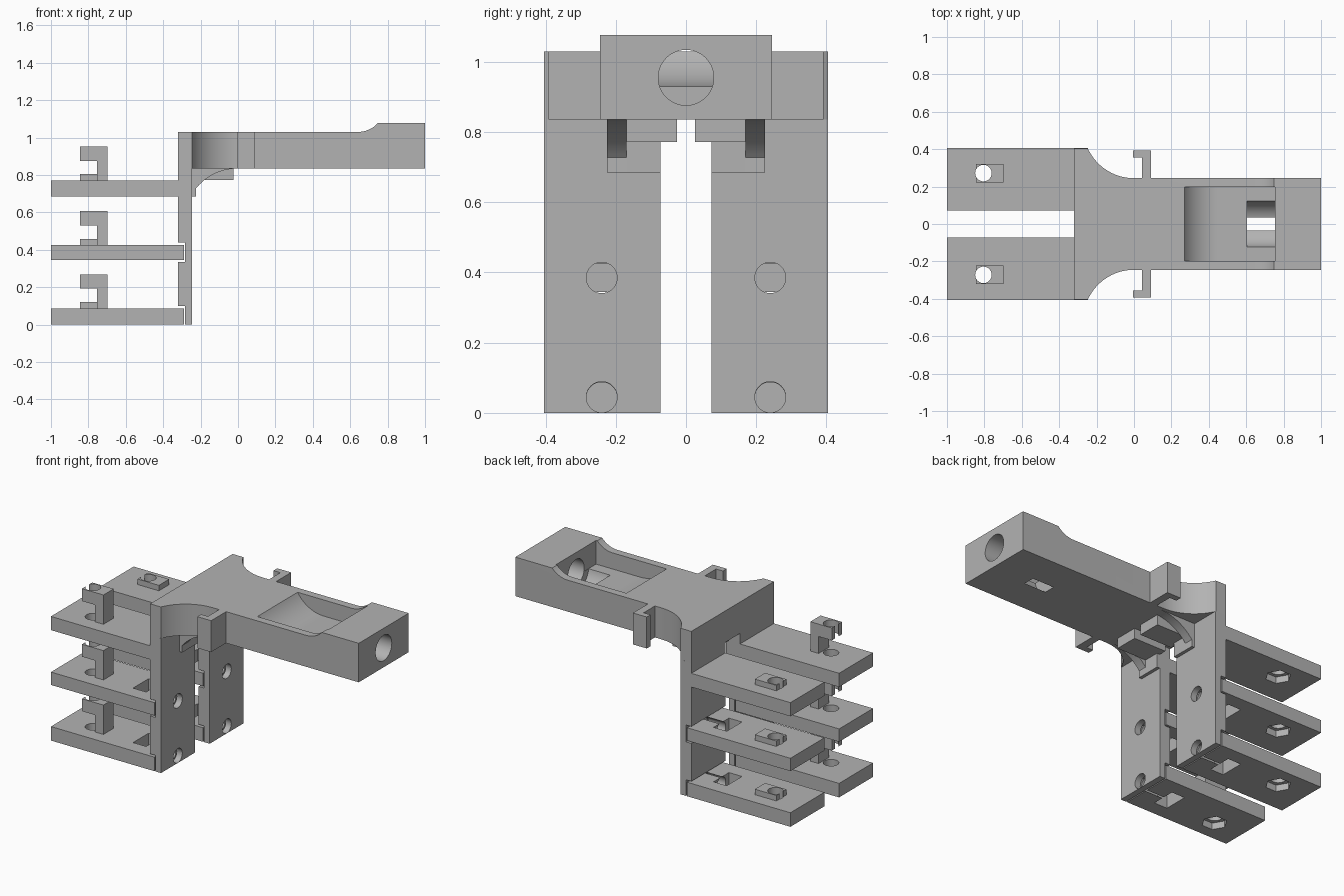
import bpy
import bmesh
from math import sin, cos, radians, degrees, atan2
from mathutils import Vector

cube = bpy.data.objects.get("Cube")
if cube:
    bpy.data.objects.remove(cube, do_unlink=True)

grey = bpy.data.materials.new("plain grey")
grey.use_nodes = True
colour = (0.45, 0.45, 0.45, 1)
grey.diffuse_color = colour
grey.node_tree.nodes["Principled BSDF"].inputs["Base Color"].default_value = colour


def prism(name, outline, axis, lo, hi):
    """Extrude a 2D outline along an axis from lo to hi."""
    def place(p, h):
        return {"x": (h, p[0], p[1]), "y": (p[0], h, p[1]), "z": (p[0], p[1], h)}[axis]
    bm = bmesh.new()
    face = bm.faces.new([bm.verts.new(place(p, lo)) for p in outline])
    new = bmesh.ops.extrude_face_region(bm, geom=[face])["geom"]
    shift = Vector(place((0, 0), hi - lo))
    bmesh.ops.translate(bm, vec=shift, verts=[v for v in new if isinstance(v, bmesh.types.BMVert)])
    bmesh.ops.recalc_face_normals(bm, faces=bm.faces)
    mesh = bpy.data.meshes.new(name)
    bm.to_mesh(mesh)
    bm.free()
    mesh.materials.append(grey)
    obj = bpy.data.objects.new(name, mesh)
    bpy.context.collection.objects.link(obj)
    return obj


def box(name, x, y, z):
    y = sorted(y)
    return prism(name, [(x[0], y[0]), (x[1], y[0]), (x[1], y[1]), (x[0], y[1])], "z", *z)


def arc(cx, cy, r, a, b, n=20):
    steps = [radians(a + (b - a) * i / n) for i in range(n + 1)]
    return [(cx + r * cos(t), cy + r * sin(t)) for t in steps]


def rod(centre, r, axis, lo, hi, sides=40):
    return prism("cutter", arc(*centre, r, 0, 360, sides)[:-1], axis, lo, hi)


def cut(obj, *cutters):
    for c in cutters:
        c.hide_render = True
        mod = obj.modifiers.new("cut", "BOOLEAN")
        mod.operation = "DIFFERENCE"
        mod.solver = "EXACT"
        mod.object = c
        bpy.context.view_layer.objects.active = obj
        bpy.ops.object.modifier_apply(modifier=mod.name)
        bpy.data.objects.remove(c, do_unlink=True)


def finish(obj):
    bpy.ops.object.select_all(action="DESELECT")
    obj.select_set(True)
    bpy.context.view_layer.objects.active = obj
    bpy.ops.object.shade_smooth_by_angle(angle=radians(30))


# Shared sizes
BACK, FRONT = -0.32, -0.245
INNER, OUTER = 0.072, 0.405
ARM_LOW, ARM_TOP, ARM_HALF = 0.835, 1.03, 0.245
PEG_X, PEG_Y, BOLT_Y, HOLE = -0.805, 0.272, 0.24, 0.044
SHELVES = {"lower": (0, 0.087), "middle": (0.345, 0.425), "upper": (0.685, 0.77)}

# Arm: flared outline with a raised end, scoop and barrel hole
R = 0.271
start = degrees(atan2(OUTER - ARM_HALF - R, FRONT))
flare = arc(0, ARM_HALF + R, R, start, -90)
half = [(BACK, OUTER)] + flare + [(1, ARM_HALF)]
arm = prism("arm", half + [(x, -y) for x, y in reversed(half)], "z", ARM_LOW, 1.077)
step = arc(0.64, ARM_TOP + 0.146, 0.146, -90, -35)
cut(arm, prism("cutter", [(-1, ARM_TOP)] + step + [(step[-1][0], 1.3), (-1, 1.3)], "y", -0.6, 0.6))
scoop = arc(0.45, 1.14, 0.21, 205, 270)
cut(arm,
    prism("cutter", scoop + [(0.755, 0.93), (0.755, 1.3), (scoop[0][0], 1.3)], "y", -0.197, 0.197),
    rod((0, 0.955), 0.125, "x", 0.605, 0.753, 64),
    rod((0, 0.955), 0.079, "x", 0.7, 1.1, 48))
finish(arm)

for side, s in (("left", 1), ("right", -1)):
    # Upright with notches for the shelf ends and bolt holes
    upright = box(side + "_upright", (BACK, FRONT), (s * INNER, s * OUTER), (0, ARM_LOW))
    for z, low, high in ((0.045, -0.05, 0.1), (0.385, 0.335, 0.44)):
        cut(upright, box("cutter", (-0.4, -0.283), (-s * 0.01, s * 0.5), (low, high)),
            rod((s * BOLT_Y, z), HOLE, "x", -0.5, -0.1))
    finish(upright)

    for level, (low, high) in SHELVES.items():
        name = side + "_" + level
        end = BACK if level == "upper" else -0.29
        shelf = box(name + "_shelf", (-1, end), (s * INNER, s * OUTER), (low, high))
        # Peg hole with a nut recess underneath
        cut(shelf, rod((PEG_X, s * PEG_Y), HOLE, "z", low - 0.1, high + 0.1),
            rod((PEG_X, s * PEG_Y), 0.072, "z", low - 0.1, low + 0.04, 6))
        if level != "upper":
            # Nut slot and bolt channel
            cut(shelf, box("cutter", (-0.5, -0.41),
                           (s * (BOLT_Y - 0.075), s * (BOLT_Y + 0.075)), (low - 0.1, high + 0.1)),
                rod((s * BOLT_Y, (low + high) / 2), HOLE, "x", -0.45, -0.2))
        finish(shelf)

        # Forked hook on the right, low forked base on the left
        a, b, c = -0.845, -0.755, -0.698
        if s < 0:
            shape = [(b, high), (c, high), (c, high + 0.182), (a, high + 0.182),
                     (a, high + 0.105), (b, high + 0.105)]
            label = "_hook"
        else:
            shape = [(a, high), (c, high), (c, high + 0.034), (a, high + 0.034)]
            label = "_base"
        ys = sorted((s * 0.222, s * 0.322))
        hook = prism(name + label, shape, "y", *ys)
        cut(hook, rod((PEG_X, s * PEG_Y), HOLE, "z", high - 0.05, high + 0.4))
        finish(hook)

    # Side clip
    clip = [(0.042, 0.24), (0.09, 0.24), (0.09, 0.392), (-0.005, 0.392), (-0.005, 0.355), (0.042, 0.355)]
    finish(prism(side + "_clip", [(x, s * y) for x, y in clip], "z", ARM_LOW, ARM_TOP))

    # Curved gusset and stop blocks under the arm
    r = 0.29
    curve = arc(0, ARM_LOW - r, r, 90, 141)
    gusset = [(FRONT, ARM_LOW)] + curve + [(-0.225, 0.685), (FRONT, 0.685)]
    finish(prism(side + "_gusset", gusset, "y", *sorted((s * 0.17, s * 0.225))))
    finish(box(side + "_stop_block", (FRONT, -0.025), (s * 0.025, s * 0.17), (0.772, ARM_LOW)))
    finish(box(side + "_ledge", (FRONT, -0.225), (s * INNER, s * 0.17), (0.685, 0.772)))
